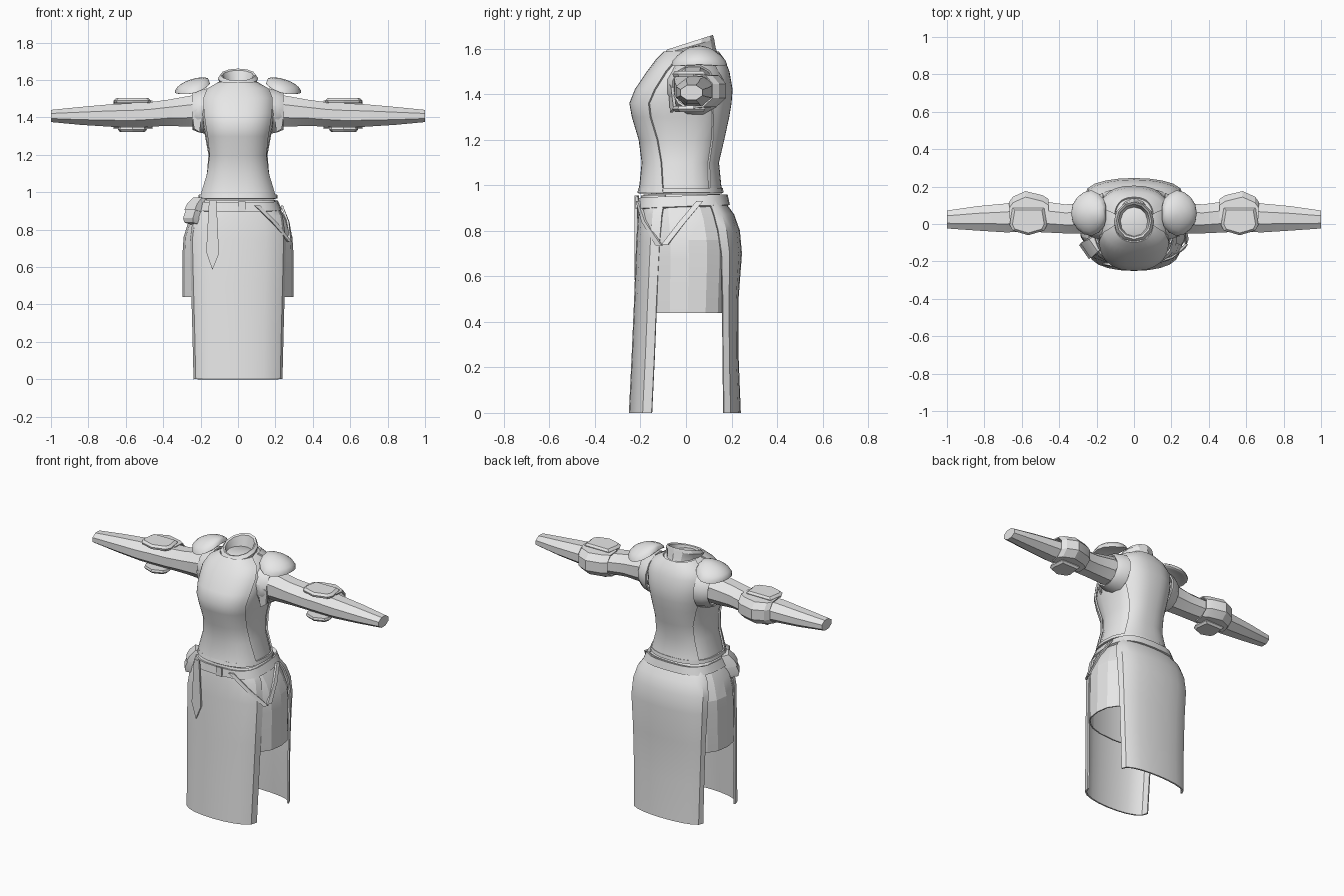
import bpy, bmesh
from math import sin, cos, pi, radians
from mathutils import Vector, Matrix

cube = bpy.data.objects.get("Cube")
if cube:
    bpy.data.objects.remove(cube, do_unlink=True)

cloth = bpy.data.materials.new("plain_grey")
cloth.use_nodes = True
GREY = (0.8, 0.8, 0.8, 1)
cloth.diffuse_color = GREY
cloth.node_tree.nodes["Principled BSDF"].inputs["Base Color"].default_value = GREY


def finish(name, bm, solid=0, mirror=False, angle=30):
    """Turn a bmesh into a shaded object with thickness and mirroring baked in."""
    bmesh.ops.recalc_face_normals(bm, faces=bm.faces)
    mesh = bpy.data.meshes.new(name)
    bm.to_mesh(mesh)
    bm.free()
    mesh.materials.append(cloth)
    ob = bpy.data.objects.new(name, mesh)
    bpy.context.collection.objects.link(ob)
    if solid:
        mod = ob.modifiers.new("thickness", 'SOLIDIFY')
        mod.thickness, mod.offset = solid, 0
    if mirror:
        ob.modifiers.new("mirror", 'MIRROR')
    bpy.ops.object.select_all(action='DESELECT')
    ob.select_set(True)
    bpy.context.view_layer.objects.active = ob
    bpy.ops.object.convert(target='MESH')
    bpy.ops.object.shade_smooth_by_angle(angle=radians(angle))


def loft(name, rings, closed=True, caps=(False, False), **kw):
    """Skin a list of equal-length point rings."""
    bm = bmesh.new()
    rows = [[bm.verts.new(p) for p in r] for r in rings]
    n = len(rows[0])
    for a, b in zip(rows, rows[1:]):
        for i in range(n if closed else n - 1):
            j = (i + 1) % n
            bm.faces.new((a[i], a[j], b[j], b[i]))
    for row, cap in zip((rows[0], rows[-1]), caps):
        if cap:
            bm.faces.new(row)
    finish(name, bm, **kw)


def prism(name, pts, offset, **kw):
    """Extrude a flat outline along an offset."""
    top = [Vector(p) + Vector(offset) for p in pts]
    loft(name, [pts, top], caps=(True, True), **kw)


def power(v, e):
    return abs(v) ** e * (1 if v >= 0 else -1)


def body_ring(z, w, yf, yb, n=24, mid=0.0, half=pi, grow=0.0, tilt=0.0, e=0.8):
    """Rounded-box outline; angle zero points to the front."""
    c, h = (yf + yb) / 2, (yb - yf) / 2
    full = half >= pi
    pts = []
    for i in range(n):
        a = mid - half + 2 * half * i / (n if full else n - 1)
        y = c - (h + grow) * power(cos(a), e)
        pts.append(((w + grow) * power(sin(a), e), y, z + tilt * y))
    return pts


def panel_row(z, w, yc, ye, n=11):
    """One row of a curved skirt panel."""
    ts = [(-1 + 2 * i / (n - 1)) * pi / 2 for i in range(n)]
    return [(w * sin(t), ye + (yc - ye) * abs(cos(t)) ** 0.8, z) for t in ts]


def arm_ring(x, y0, y1, z0, z1, n=8):
    """Many-sided sleeve section with flats on its four extremes."""
    out = []
    for i in range(n):
        a = 2 * pi * (i + 0.5) / n
        out.append((x, (y0 + y1) / 2 + (y1 - y0) / 2 * cos(a) / cos(pi / n),
                    (z0 + z1) / 2 + (z1 - z0) / 2 * sin(a) / cos(pi / n)))
    return out


# torso: height, half width, front, back
torso = [(0.965, 0.2, -0.2, 0.15), (1.0, 0.194, -0.192, 0.142), (1.1, 0.166, -0.182, 0.132),
         (1.2, 0.158, -0.195, 0.155), (1.3, 0.176, -0.225, 0.177), (1.36, 0.188, -0.236, 0.187),
         (1.42, 0.195, -0.212, 0.192), (1.5, 0.193, -0.158, 0.178), (1.55, 0.162, -0.12, 0.158),
         (1.585, 0.095, -0.085, 0.132)]
loft("torso", [body_ring(*s) for s in torso], caps=(True, True), angle=50)

# front and back vest panels lying on the torso
front_arc = [71, 69, 65, 60, 56, 56, 58, 62, 70, 80]
back_arc = [50, 48, 45, 47, 52, 56, 60, 62, 70, 80]
for name, arc, mid in (("front_vest_panel", front_arc, 0), ("back_vest_panel", back_arc, pi)):
    loft(name, [body_ring(*s, n=15, mid=mid, half=radians(a), grow=0.008)
                for s, a in zip(torso, arc)], closed=False, solid=0.01, angle=50)

# hem lip and belt
loft("vest_hem", [body_ring(0.967, 0.208, -0.209, 0.16), body_ring(0.988, 0.204, -0.204, 0.157)],
     solid=0.01)
loft("belt", [body_ring(0.905, 0.228, -0.21, 0.186, tilt=0.04, e=0.65),
              body_ring(0.952, 0.207, -0.205, 0.176, tilt=0.04, e=0.65)], solid=0.014)
prism("belt_buckle", [(0.0, -0.212, 0.895), (0.04, -0.212, 0.895), (0.04, -0.212, 0.95),
                      (0.0, -0.212, 0.95)], (0, -0.01, 0))

# raised collar with an open top
collar = [(1.55, 0.1, -0.118, 0.14, 0.2), (1.572, 0.094, -0.105, 0.13, 0.25),
          (1.605, 0.108, -0.098, 0.124, 0.29), (1.623, 0.094, -0.082, 0.118, 0.32),
          (1.618, 0.084, -0.07, 0.106, 0.32), (1.565, 0.068, -0.055, 0.09, 0.2)]
loft("collar", [body_ring(z, w, f, b, n=12, tilt=t, e=1) for z, w, f, b, t in collar],
     caps=(False, True))

# short inner skirt
inner = [(0.44, 0.292, -0.19, 0.205), (0.68, 0.292, -0.19, 0.215), (0.76, 0.287, -0.19, 0.212),
         (0.85, 0.258, -0.19, 0.192), (0.91, 0.222, -0.186, 0.165), (0.96, 0.19, -0.183, 0.145)]
loft("inner_skirt", [body_ring(*s, n=20) for s in inner], solid=0.008, angle=14)

# long front and back skirt panels: height, half width, centre y, edge y
front_skirt = [(0, 0.233, -0.246, -0.15), (0.25, 0.239, -0.234, -0.138), (0.5, 0.246, -0.223, -0.128),
               (0.75, 0.252, -0.214, -0.115), (0.87, 0.235, -0.206, -0.105), (0.91, 0.212, -0.2, -0.098),
               (0.955, 0.188, -0.192, -0.09)]
back_skirt = [(0, 0.233, 0.236, 0.165), (0.25, 0.238, 0.226, 0.162), (0.5, 0.246, 0.226, 0.16),
              (0.7, 0.256, 0.241, 0.155), (0.8, 0.252, 0.232, 0.14), (0.87, 0.235, 0.207, 0.122),
              (0.91, 0.21, 0.178, 0.108), (0.955, 0.185, 0.157, 0.09)]
for name, rows in (("front_skirt_panel", front_skirt), ("back_skirt_panel", back_skirt)):
    loft(name, [panel_row(*r) for r in rows], closed=False, solid=0.01)

# sleeves: x, front, back, bottom, top
sleeve = [(0.15, -0.06, 0.12, 1.35, 1.53), (0.26, -0.05, 0.11, 1.35, 1.515), (0.37, -0.05, 0.105, 1.355, 1.495),
          (0.48, -0.045, 0.12, 1.35, 1.48), (0.58, -0.04, 0.13, 1.345, 1.475), (0.68, -0.045, 0.11, 1.35, 1.47),
          (0.84, -0.035, 0.095, 1.36, 1.456), (1.0, -0.024, 0.072, 1.375, 1.44)]
loft("sleeves", [arm_ring(*s) for s in sleeve], caps=(True, True), mirror=True, angle=20)
loft("armhole_cuffs", [arm_ring(0.165, -0.08, 0.16, 1.315, 1.55, n=12),
                       arm_ring(0.21, -0.072, 0.148, 1.325, 1.54, n=12),
                       arm_ring(0.24, -0.056, 0.126, 1.338, 1.525, n=12)], solid=0.01, mirror=True)
prism("armpit_flaps", [(0.19, -0.08, 1.46), (0.245, -0.066, 1.43), (0.235, -0.055, 1.34), (0.205, -0.07, 1.32)],
      (0, 0.012, 0), mirror=True)

# saddle-shaped shoulder pads, tilted down outwards and flattened on the neck side
bm = bmesh.new()
bmesh.ops.create_uvsphere(bm, u_segments=16, v_segments=10, radius=1)
for v in bm.verts:
    x, y, z = v.co
    v.co.x = max(0.105 * x, -0.088)
    v.co.y = y * (0.122 + 0.025 * min(x, 0))
    v.co.z = z * (0.045 if z > 0 else 0.012) - 0.03 * y * y
bm.transform(Matrix.Translation((0.236, 0.058, 1.561)) @ Matrix.Rotation(radians(17), 4, 'Y'))
finish("shoulder_pads", bm, mirror=True, angle=40)


# elbow guards: top and bottom plates joined by a bulging back band
def elbow_plate(name, w, z, rise):
    outline = [(-1, -0.005), (-0.85, -0.035), (0, -0.06), (0.85, -0.035), (1, -0.005), (0.85, 0.085), (-0.85, 0.085)]
    rings = []
    for k, dz in ((0.95, 0), (1, rise * 0.5), (0.85, rise)):
        rings.append([(0.565 + w * k * x, 0.02 + k * (y - 0.02), z + dz) for x, y in outline])
    loft(name, rings, caps=(True, True), mirror=True)


elbow_plate("upper_elbow_plates", 0.1, 1.477, 0.026)
elbow_plate("lower_elbow_plates", 0.078, 1.348, -0.026)
band = []
for x, y in ((0.458, 0.13), (0.49, 0.15), (0.58, 0.172), (0.645, 0.143), (0.665, 0.115)):
    band.append([(x, 0.03, 1.485), (x, y - 0.03, 1.48), (x, y, 1.445),
                 (x, y, 1.385), (x, y - 0.04, 1.348), (x, 0.03, 1.342)])
loft("elbow_bands", band, closed=False, solid=0.008, mirror=True, angle=20)

# hanging belt end with a pointed tip
prism("hanging_belt_end", [(-0.155, -0.206, 0.955), (-0.17, -0.208, 0.68), (-0.137, -0.214, 0.585),
                           (-0.102, -0.214, 0.67), (-0.115, -0.214, 0.955)], (0, -0.012, 0))


# two side straps meeting in a V on the left hip
def strap(name, path, width, thick):
    rings = []
    for p, out in path:
        p, out = Vector(p), Vector(out).normalized()
        side = Vector((-out.y, out.x, 0)) * width / 2
        rings.append([p - side, p + side, p + side + out * thick, p - side + out * thick])
    loft(name, rings, caps=(True, True))


strap("front_hip_strap", [((0.1, -0.205, 0.93), (0.3, -1, 0)), ((0.19, -0.178, 0.84), (0.6, -1, 0)),
                          ((0.27, -0.115, 0.735), (1, -0.6, 0))], 0.03, 0.012)
strap("side_hip_strap", [((0.228, 0.06, 0.93), (1, 0, 0)), ((0.262, -0.015, 0.84), (1, -0.1, 0)),
                         ((0.276, -0.09, 0.74), (1, -0.4, 0))], 0.03, 0.012)

# tapered belt pouch with a flap on the right hip, leaning outwards
turn = (Matrix.Translation((-0.222, -0.118, 0.895)) @ Matrix.Rotation(radians(-55), 4, 'Z')
        @ Matrix.Rotation(radians(-14), 4, 'X'))


def pouch_ring(z, w, y0, y1):
    return [turn @ Vector(p) for p in ((-w, y0, z), (w, y0, z), (w, y1, z), (-w, y1, z))]


loft("pouch", [pouch_ring(-0.068, 0.04, -0.035, 0.03), pouch_ring(-0.045, 0.046, -0.046, 0.03),
               pouch_ring(0.03, 0.044, -0.035, 0.03), pouch_ring(0.07, 0.038, -0.01, 0.03)], caps=(True, True))
loft("pouch_flap", [pouch_ring(0.0, 0.049, -0.046, 0.03), pouch_ring(0.035, 0.047, -0.038, 0.03),
                    pouch_ring(0.075, 0.04, -0.012, 0.03)], caps=(True, True))
